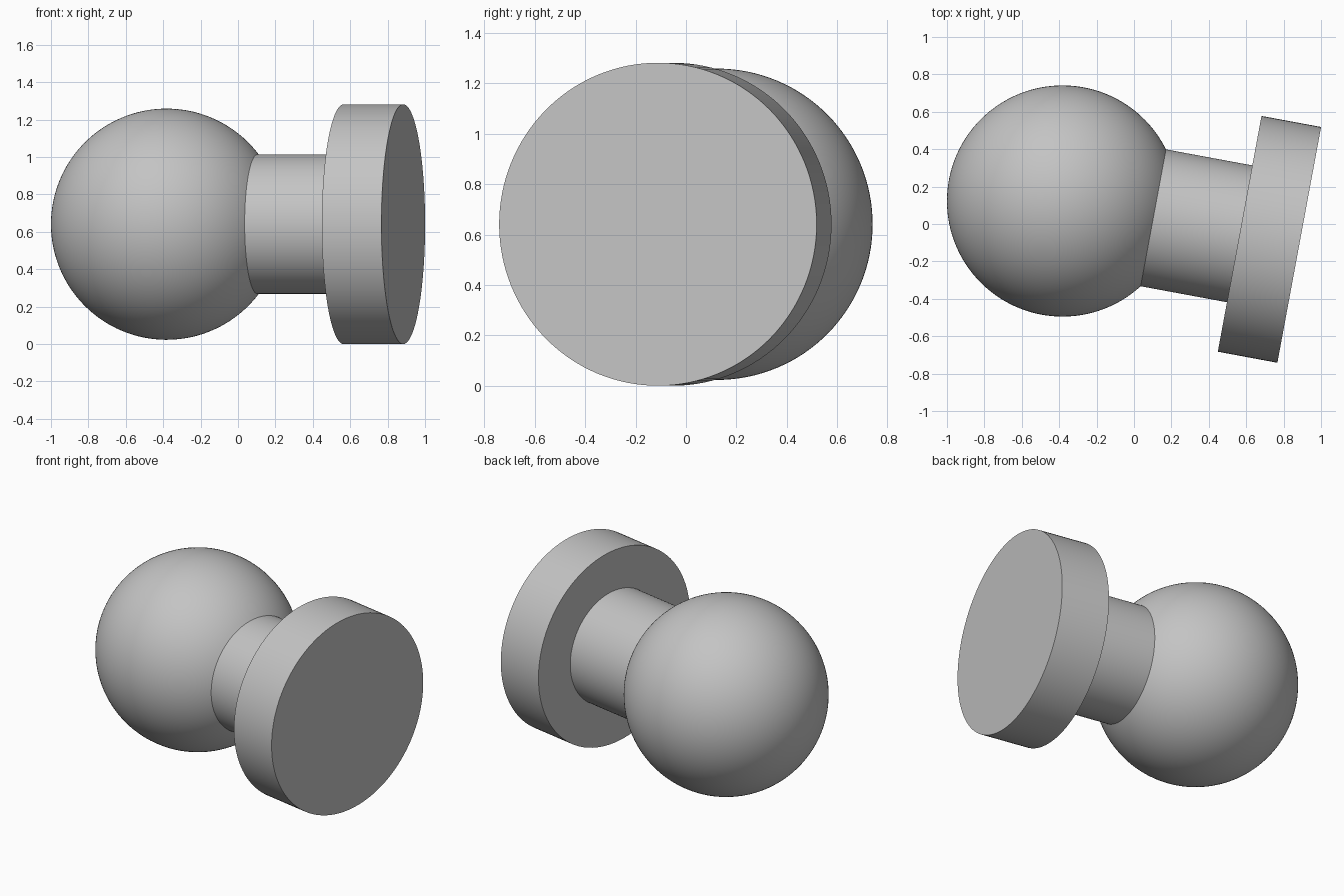
import bpy
import bmesh
import math
from mathutils import Matrix

cube = bpy.data.objects.get("Cube")
if cube:
    bpy.data.objects.remove(cube, do_unlink=True)

# Main dimensions, measured along the stud axis from the ball centre
BALL_R, NECK_R, FLANGE_R = 0.618, 0.372, 0.641
FLANGE_START, FLANGE_END = 0.963, 1.287
SEGMENTS = 128
neck_start = math.sqrt(BALL_R ** 2 - NECK_R ** 2)

# Axis placement: the stud points to +x, swung slightly towards the front
placement = (Matrix.Translation((-0.382, 0.123, FLANGE_R))
             @ Matrix.Rotation(math.radians(-10.5), 4, "Z"))

grey = bpy.data.materials.new("plain grey")
grey.use_nodes = True
colour = (0.55, 0.55, 0.55, 1.0)
grey.diffuse_color = colour
grey.node_tree.nodes["Principled BSDF"].inputs["Base Color"].default_value = colour


def lathe(name, profile):
    """Spin (distance, radius) points round the local x axis."""
    bm = bmesh.new()
    verts = [bm.verts.new((d, 0, r)) for d, r in profile]
    edges = [bm.edges.new(pair) for pair in zip(verts, verts[1:])]
    bmesh.ops.spin(bm, geom=verts + edges, cent=(0, 0, 0), axis=(1, 0, 0),
                   angle=math.tau, steps=SEGMENTS, use_merge=True)
    bmesh.ops.remove_doubles(bm, verts=bm.verts, dist=1e-5)
    bmesh.ops.recalc_face_normals(bm, faces=bm.faces)
    # Make sure the shell faces away from the axis
    outer = max(bm.faces, key=lambda f: f.calc_center_median().yz.length)
    if outer.normal.yz.dot(outer.calc_center_median().yz) < 0:
        bmesh.ops.reverse_faces(bm, faces=bm.faces)
    mesh = bpy.data.meshes.new(name)
    bm.to_mesh(mesh)
    bm.free()
    mesh.materials.append(grey)
    obj = bpy.data.objects.new(name, mesh)
    bpy.context.collection.objects.link(obj)
    obj.matrix_world = placement
    bpy.ops.object.select_all(action="DESELECT")
    obj.select_set(True)
    bpy.context.view_layer.objects.active = obj
    bpy.ops.object.shade_smooth_by_angle(angle=math.radians(30))


# Ball, left open where the neck joins it
rings = 64
join_angle = math.asin(NECK_R / BALL_R)
angles = [math.pi + (join_angle - math.pi) * i / rings for i in range(rings + 1)]
lathe("ball", [(BALL_R * math.cos(a), BALL_R * math.sin(a)) for a in angles])

# Neck between ball and flange
lathe("neck", [(neck_start, NECK_R), (FLANGE_START, NECK_R)])

# Flange disc with a flat end
lathe("flange", [(FLANGE_START, NECK_R), (FLANGE_START, FLANGE_R),
                 (FLANGE_END, FLANGE_R), (FLANGE_END, 0)])
